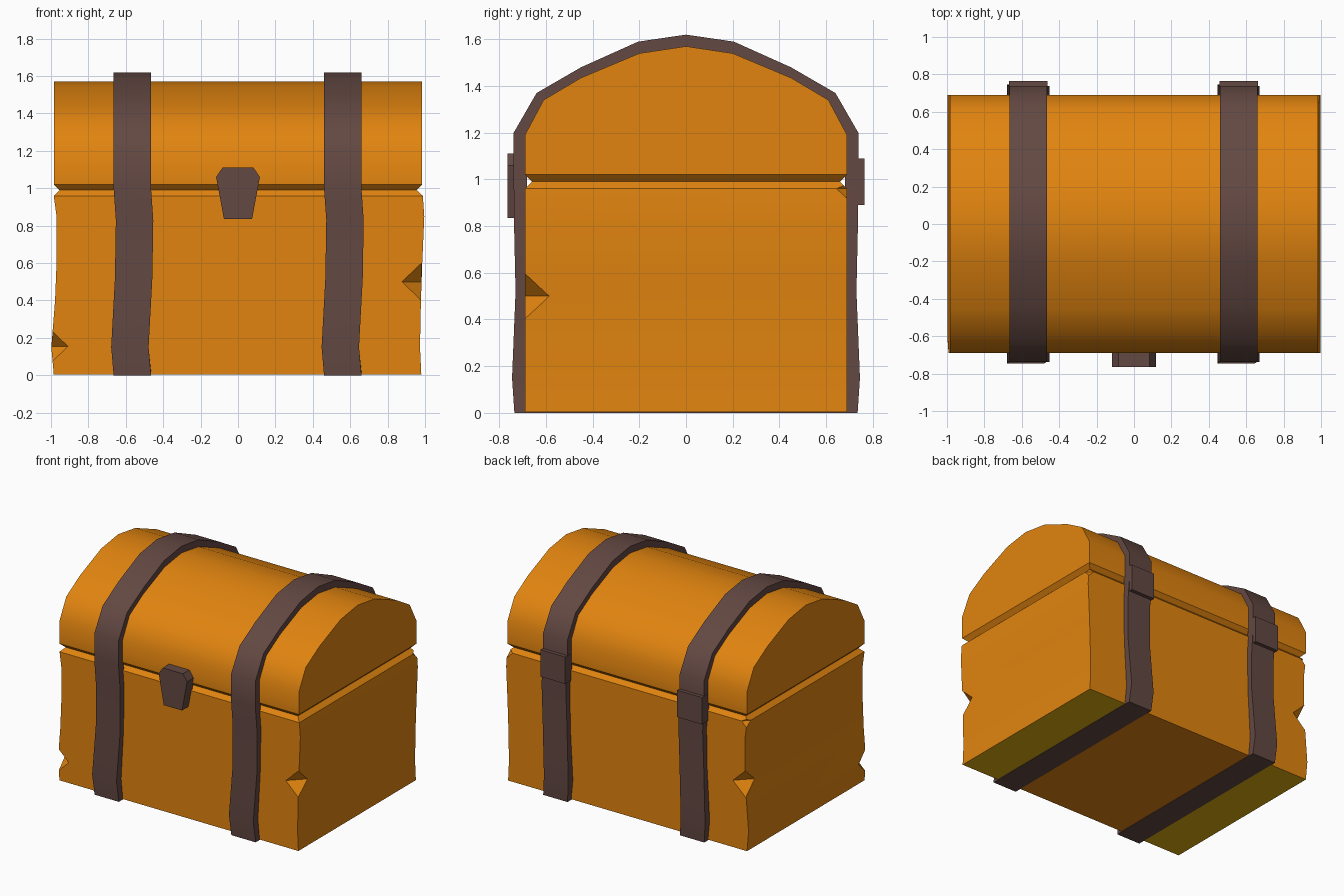
import bpy, bmesh, math
from mathutils import Vector

if "Cube" in bpy.data.objects:
    bpy.data.objects.remove(bpy.data.objects["Cube"])


def material(name, rgb):
    m = bpy.data.materials.new(name)
    lin = [((c / 255 + 0.055) / 1.055) ** 2.4 if c > 10 else c / 255 / 12.92 for c in rgb]
    m.diffuse_color = (*lin, 1)
    m.use_nodes = True
    m.node_tree.nodes["Principled BSDF"].inputs["Base Color"].default_value = m.diffuse_color
    return m


WOOD = material("orange_wood", (225, 132, 15))
STRAP = material("brown_strap", (99, 72, 66))
GOLD = material("gold_base", (225, 174, 13))


def finish(name, bm, mats, smooth=True):
    bmesh.ops.recalc_face_normals(bm, faces=bm.faces)
    me = bpy.data.meshes.new(name)
    bm.to_mesh(me)
    bm.free()
    for m in mats:
        me.materials.append(m)
    ob = bpy.data.objects.new(name, me)
    bpy.context.collection.objects.link(ob)
    bpy.ops.object.select_all(action='DESELECT')
    ob.select_set(True)
    bpy.context.view_layer.objects.active = ob
    if smooth:
        bpy.ops.object.shade_smooth_by_angle(angle=math.radians(40))
    return ob


def bridge(bm, a, b, closed=True):
    n = len(a)
    for i in range(n if closed else n - 1):
        j = (i + 1) % n
        bm.faces.new((a[i], a[j], b[j], b[i]))


# Chest body: stacked rectangles with warped ends and a chamfered rim
sections = [(0.004, -.985, .98), (.15, -.998, .973), (.4, -.978, .978), (.6, -.97, .985),
            (.85, -.97, .996), (.96, -.985, .988), (.99, -.955, .955)]
bm = bmesh.new()
rings = []
for z, l, r in sections:
    y = .66 if z > .97 else .69
    rings.append([bm.verts.new(p) for p in ((l, -y, z), (r, -y, z), (r, y, z), (l, y, z))])
for a, b in zip(rings, rings[1:]):
    bridge(bm, a, b)
bm.faces.new(rings[0])
bm.faces.new(rings[-1])
body = finish("chest_body", bm, [WOOD, GOLD], False)

# Chips knocked out of the body's corners: x, y, z, width, half height
chips = [(.981, -.69, .5, .105, .1), (-.997, -.69, .155, .088, .085), (-.974, .69, .5, .105, .1),
         (-.985, .69, .96, .045, .045), (.988, .69, .96, .045, .045)]
for x, y, z, w, h in chips:
    bm = bmesh.new()
    for d in ((w, 0, 0), (-w, 0, 0), (0, w, 0), (0, -w, 0), (0, 0, h), (0, 0, -h)):
        bm.verts.new(Vector((x, y, z)) + Vector(d))
    bmesh.ops.convex_hull(bm, input=bm.verts)
    cutter = finish("chip_cutter", bm, [WOOD], False)
    cutter.hide_render = True
    bpy.context.view_layer.objects.active = body
    mod = body.modifiers.new("chip", 'BOOLEAN')
    mod.operation = 'DIFFERENCE'
    mod.solver = 'EXACT'
    mod.object = cutter
    bpy.ops.object.modifier_apply(modifier=mod.name)
    bpy.data.objects.remove(cutter)

# Gold underside at both ends, split under the straps
bm = bmesh.new()
bm.from_mesh(body.data)
for x in (-.56, .56):
    under = [f for f in bm.faces if f.normal.z < -.95 and f.calc_center_median().z < .02]
    geom = under + list({e for f in under for e in f.edges}) + list({v for f in under for v in f.verts})
    bmesh.ops.bisect_plane(bm, geom=geom, plane_co=(x, 0, 0), plane_no=(1, 0, 0))
for f in bm.faces:
    c = f.calc_center_median()
    f.material_index = int(f.normal.z < -.95 and c.z < .02 and abs(c.x) > .56)
bm.to_mesh(body.data)
bm.free()
bpy.ops.object.select_all(action='DESELECT')
body.select_set(True)
bpy.context.view_layer.objects.active = body
bpy.ops.object.shade_smooth_by_angle(angle=math.radians(40))


def mirrored(half):
    """Front-to-back profile from its front half, which ends on the centre line."""
    return half + [(-y, z) for y, z in reversed(half[:-1])]


# Domed lid with a chamfered lower rim
arch_in = [(-.69, 1.02), (-.69, 1.19), (-.61, 1.34), (-.45, 1.435), (-.2, 1.54), (0, 1.57)]
profile = mirrored([(-.66, .99)] + arch_in)
bm = bmesh.new()
ends = []
for s in (-1, 1):
    vs = [bm.verts.new((s * (.985 if z > 1 else .955), y, z)) for y, z in profile]
    bm.faces.new(vs[1:-1])
    bm.faces.new((vs[0], vs[1], vs[-2], vs[-1]))
    ends.append(vs)
bridge(bm, *ends, closed=False)
finish("chest_lid", bm, [WOOD])

# Straps: closed bands round the chest that sway sideways on the body
low = [(0, 0, -.735), (.15, -.013, -.745), (.52, .007, -.73), (.83, .012, -.737), (1.0, 0, -.738)]
sway = {z: dx for z, dx, _ in low}
arch_out = [(-.738, 1.2), (-.64, 1.37), (-.45, 1.48), (-.205, 1.59), (0, 1.62)]
outer = mirrored([(y, z) for z, _, y in low] + arch_out)
inner = mirrored([(-.68, max(z, .02)) for z, _, _ in low]
                 + [(y + .01 if y < 0 else y, z - .01) for y, z in arch_in[1:]])
for side, cx in (("left", -.565), ("right", .56)):
    bm = bmesh.new()
    loops = []
    for pts, w in ((outer, -.1), (outer, .1), (inner, .1), (inner, -.1)):
        loops.append([bm.verts.new((cx + w + sway.get(outer[i][1], 0), y, z))
                      for i, (y, z) in enumerate(pts)])
    for i in range(4):
        bridge(bm, loops[i], loops[(i + 1) % 4])
    finish(side + "_strap", bm, [STRAP])

    # Hinge block on the back of each strap
    bm = bmesh.new()
    bmesh.ops.create_cube(bm, size=1)
    for v in bm.verts:
        v.co = (cx + v.co.x * .204, .73 + v.co.y * .07, .99 + v.co.z * .2)
    finish(side + "_hinge", bm, [STRAP], False)

# Front latch: tapered plate with clipped top corners
half = [(.075, .835), (.117, 1.06), (.083, 1.11)]
shape = half + [(-x, z) for x, z in reversed(half)]
bm = bmesh.new()
plates = [[bm.verts.new((x, y, z)) for x, z in shape] for y in (-.765, -.68)]
for p in plates:
    bm.faces.new(p)
bridge(bm, *plates)
finish("front_latch", bm, [STRAP], False)
